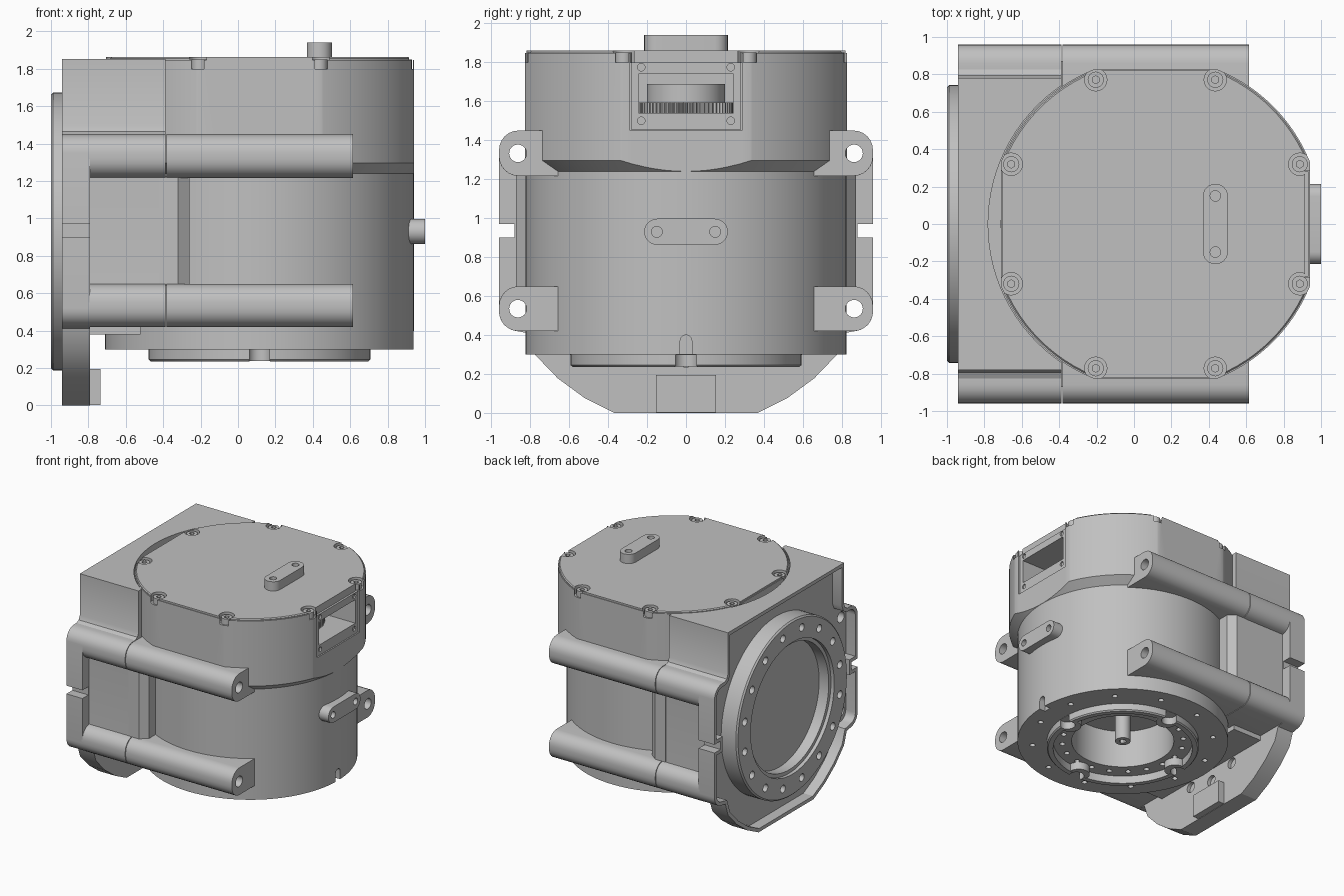
import bpy, bmesh
from math import sin, cos, pi, radians
from mathutils import Matrix, Vector

if "Cube" in bpy.data.objects:
    bpy.data.objects.remove(bpy.data.objects["Cube"])

grey = bpy.data.materials.new("machined grey")
grey.use_nodes = True
colour = (0.53, 0.53, 0.53, 1)
grey.diffuse_color = colour
grey.node_tree.nodes["Principled BSDF"].inputs["Base Color"].default_value = colour

CX = 0.115      # axis of the round body
CZ = 0.93       # axis height of the side flange
TO_X = Matrix.Rotation(pi / 2, 4, 'Y')


def finish(name, bm):
    bmesh.ops.recalc_face_normals(bm, faces=bm.faces[:])
    me = bpy.data.meshes.new(name)
    bm.to_mesh(me)
    bm.free()
    me.materials.append(grey)
    ob = bpy.data.objects.new(name, me)
    bpy.context.collection.objects.link(ob)
    return ob


def prism(name, pts, axis, lo, hi):
    bm = bmesh.new()
    put = (lambda p: (lo, p[0], p[1])) if axis == 'x' else (lambda p: (p[0], p[1], lo))
    face = bm.faces.new([bm.verts.new(put(p)) for p in pts])
    ext = bmesh.ops.extrude_face_region(bm, geom=[face])
    step = Vector((hi - lo, 0, 0)) if axis == 'x' else Vector((0, 0, hi - lo))
    bmesh.ops.translate(bm, verts=[v for v in ext["geom"] if isinstance(v, bmesh.types.BMVert)], vec=step)
    return finish(name, bm)


def box(name, x0, x1, y0, y1, z0, z1):
    return prism(name, [(x0, y0), (x1, y0), (x1, y1), (x0, y1)], 'z', z0, z1)


def lathe(name, profile, matrix, steps=96):
    bm = bmesh.new()
    vs = [bm.verts.new((r, 0, h)) for r, h in profile]
    es = [bm.edges.new(pair) for pair in zip(vs, vs[1:])]
    bmesh.ops.spin(bm, geom=vs + es, cent=(0, 0, 0), axis=(0, 0, 1), angle=2 * pi, steps=steps)
    bmesh.ops.remove_doubles(bm, verts=bm.verts[:], dist=1e-4)
    bm.transform(matrix)
    return finish(name, bm)


def rods(name, centres, r, axis, lo, hi, seg=20):
    """Several parallel cylinders in one mesh."""
    bm = bmesh.new()
    mid = (lo + hi) / 2
    for a, b in centres:
        m = Matrix.Translation((mid, a, b)) @ TO_X if axis == 'x' else Matrix.Translation((a, b, mid))
        bmesh.ops.create_cone(bm, cap_ends=True, segments=seg, radius1=r, radius2=r, depth=hi - lo, matrix=m)
    return finish(name, bm)


def boolean(ob, tool, op='DIFFERENCE', keep=False):
    mod = ob.modifiers.new("cut", 'BOOLEAN')
    mod.operation, mod.object, mod.solver = op, tool, 'EXACT'
    bpy.context.view_layer.update()
    me = bpy.data.meshes.new_from_object(ob.evaluated_get(bpy.context.evaluated_depsgraph_get()))
    ob.modifiers.clear()
    ob.data = me
    if not keep:
        bpy.data.objects.remove(tool)


def arc(u, v, r, a0, a1, n=6):
    angles = [radians(a0 + (a1 - a0) * i / n) for i in range(n + 1)]
    return [(u + r * cos(a), v + r * sin(a)) for a in angles]


def ring(cu, cv, r, n, start=0.0):
    return [(cu + r * cos(start + 2 * pi * i / n), cv + r * sin(start + 2 * pi * i / n)) for i in range(n)]


def mirrored(half):
    return half + [(-u, v) for u, v in reversed(half)]


AXIS = Matrix.Translation((CX, 0, 0))
BORES = [(s * 0.863, z) for s in (-1, 1) for z in (0.535, 1.333)]

# Lower round body with its bottom ring and cavity
body = lathe("lower_body", [(0, 0.62), (0.40, 0.62), (0.40, 0.30), (0.545, 0.30), (0.545, 0.235), (0.585, 0.235),
                            (0.595, 0.245), (0.595, 0.30), (0.825, 0.30), (0.825, 1.25), (0, 1.25)], AXIS)
# Rounded bosses inside the ring, each with a notch open to the outside
bosses = rods("ring_bosses", ring(CX, 0, 0.535, 4), 0.085, 'z', 0.237, 0.31, 24)
boolean(bosses, rods("ring_limit", [(CX, 0)], 0.58, 'z', 0.1, 0.5, 96), 'INTERSECT')
notches = rods("ring_notches", ring(CX, 0, 0.565, 4), 0.06, 'z', 0.2, 0.298, 24)
boolean(bosses, notches, keep=True)
boolean(body, notches)
boolean(body, prism("side_slot", [(-0.03, 0.25), (0.03, 0.25)] + arc(0, 0.37, 0.03, 0, 180, 8),
                    'x', CX + 0.77, CX + 0.9))
boolean(body, rods("outer_holes", ring(CX, 0, 0.71, 12, pi / 12), 0.022, 'z', 0.2, 0.36, 12))
boolean(body, rods("inner_holes", ring(CX, 0, 0.475, 20, pi / 20), 0.022, 'z', 0.2, 0.36, 12))
shaft = rods("centre_shaft", [(CX, 0)], 0.06, 'z', 0.30, 0.65)
boolean(shaft, rods("shaft_socket", [(CX, 0)], 0.028, 'z', 0.2, 0.36, 6))

# Upper housing: wider round clipped by four flats
SCREWS = ring(CX, 0, 0.835, 8, pi / 8)
housing = lathe("upper_housing", [(0, 1.235), (0.82, 1.235), (0.89, 1.295), (0.89, 1.848), (0, 1.848)], AXIS)
boolean(housing, box("flats", CX - 0.826, CX + 0.826, -0.826, 0.826, 1, 2), 'INTERSECT')
cover = lathe("top_cover", [(0, 1.84), (0.882, 1.84), (0.882, 1.854), (0.875, 1.862), (0, 1.862)], AXIS)
boolean(cover, box("cover_flats", CX - 0.82, CX + 0.80, -0.82, 0.82, 1, 2), 'INTERSECT')
pockets = rods("screw_pockets", SCREWS, 0.06, 'z', 1.80, 1.95)
boolean(housing, pockets, keep=True)
boolean(cover, pockets)
screws = rods("cover_screws", SCREWS, 0.043, 'z', 1.79, 1.85)
boolean(screws, rods("sockets", SCREWS, 0.021, 'z', 1.82, 1.9, 6))

# Recessed window frame with a gear set back behind it
boolean(housing, box("frame_recess", 0.915, 1.2, -0.287, 0.287, 1.45, 1.9))
frame = box("window_frame", 0.90, 0.932, -0.28, 0.28, 1.452, 1.80)
opening = box("window_opening", 0.15, 1.2, -0.245, 0.245, 1.54, 1.74)
boolean(housing, opening, keep=True)
boolean(frame, opening)
boolean(frame, rods("frame_holes", [(y, z) for y in (-0.23, 0.23) for z in (1.50, 1.775)], 0.02, 'x', 0.92, 1.0, 12))
TEETH = 64
gear = [(0.52 + r * cos(a), r * sin(a)) for i in range(TEETH * 4)
        for r, a in [((0.242, 0.228)[i // 2 % 2], 2 * pi * i / (TEETH * 4))]]
prism("gear", gear, 'z', 1.535, 1.595)
rods("gear_hub", [(0.52, 0)], 0.20, 'z', 1.59, 1.69, 48)

# Two rounded handle pads, on the cover and on the side
pad = arc(0, 0.148, 0.067, 0, 180, 12) + arc(0, -0.148, 0.067, 180, 360, 12)
top_pad = prism("top_pad", [(0.435 + u, v) for u, v in pad], 'z', 1.85, 1.94)
side_pad = prism("side_pad", [(v, CZ + u) for u, v in pad], 'x', 0.88, 1.0)
boolean(top_pad, rods("pad_holes", [(0.435, -0.15), (0.435, 0.15)], 0.028, 'z', 1.90, 2))
boolean(side_pad, rods("pad_holes", [(-0.15, CZ), (0.15, CZ)], 0.028, 'x', 0.96, 1.1))

# Four long bolt tubes along the body
bore = rods("bore", BORES, 0.045, 'x', -1.1, 1.1, 24)
for side, s in (("right", -1), ("left", 1)):
    for level, z0, z1 in (("lower", 0.42, 0.65), ("upper", 1.217, 1.45)):
        half = [(0.6, z0)] + arc(0.86, z0 + 0.1, 0.1, -90, 0) + arc(0.86, z1 - 0.1, 0.1, 0, 90) + [(0.6, z1)]
        tube = prism(f"{level}_{side}_tube", [(s * u, v) for u, v in half], 'x', -0.383, 0.615)
        boolean(tube, bore, keep=True)
    # Chamfered wall edge between the tubes
    edge = [(-0.42, 0.7), (-0.26, 0.7), (-0.26, 0.825), (-0.32, 0.872), (-0.42, 0.872)]
    prism(f"{side}_wall_edge", [(u, s * v) for u, v in edge], 'z', 0.64, 1.225)

# Bracket that wraps the round body
shoulder = arc(0.86, 1.35, 0.1, 0, 90) + [(0.825, 1.45), (0.795, 1.465), (0.78, 1.50), (0.78, 1.852)]
half = ([(0.6, 0.42)] + arc(0.86, 0.52, 0.1, -90, 0) + arc(0.86, 0.55, 0.1, 0, 84)
        + [(0.87, 0.66), (0.87, 1.21)] + arc(0.86, 1.317, 0.1, -84, 0) + shoulder)
bracket = prism("bracket", mirrored(half), 'x', -0.80, -0.388)
boolean(bracket, lathe("bracket_bore", [(0, -1), (0.828, -1), (0.828, 1.24), (0.895, 1.24), (0.895, 3), (0, 3)], AXIS))
boolean(bracket, bore, keep=True)
box("bracket_ledge", -0.80, -0.52, -0.60, 0.60, 0.38, 0.43)

# End plate: flattened round outline, side notches and a raised rim
half = (arc(0, CZ, 1.0, -68.4, -39, 3) + [(0.815, 0.41)] + arc(0.86, 0.52, 0.1, -80, 0)
        + [(0.96, 0.90), (0.88, 0.90), (0.88, 0.97), (0.96, 0.97)] + shoulder)
plate = prism("end_plate", mirrored(half), 'x', -0.94, -0.79)
bm = bmesh.new()
bm.from_mesh(plate.data)
outer = [f for f in bm.faces if f.normal.x < -0.9]
bmesh.ops.inset_region(bm, faces=outer, thickness=0.03, use_even_offset=True)
ext = bmesh.ops.extrude_discrete_faces(bm, faces=outer)
bmesh.ops.translate(bm, verts=list({v for f in ext["faces"] for v in f.verts}), vec=(0.09, 0, 0))
bm.to_mesh(plate.data)
bm.free()
boolean(plate, bore)
boolean(plate, rods("plate_holes", [(0.65 * sin(a), CZ - 0.65 * cos(a)) for a in (-pi / 8, 0, pi / 8)],
                    0.045, 'x', -0.83, -0.7))
box("plate_foot", -0.80, -0.735, -0.155, 0.155, 0.003, 0.195)

# Side flange: dished ring with bolt holes
flange = lathe("side_flange", [(0, 0), (0.742, 0), (0.742, 0.168), (0.73, 0.18), (0.56, 0.18), (0.56, 0.15),
                               (0.53, 0.15), (0.53, 0.06), (0, 0.06)],
               Matrix.Translation((-0.82, 0, CZ)) @ Matrix.Rotation(-pi / 2, 4, 'Y'))
boolean(flange, rods("flange_holes", ring(0, CZ, 0.65, 16, pi / 16), 0.032, 'x', -1.1, -0.94, 16))

# Smooth curved faces, keep edges crisp
bpy.ops.object.select_all(action='DESELECT')
for ob in bpy.context.collection.objects:
    if ob.type == 'MESH':
        ob.select_set(True)
        bpy.context.view_layer.objects.active = ob
bpy.ops.object.shade_smooth_by_angle(angle=radians(25))
